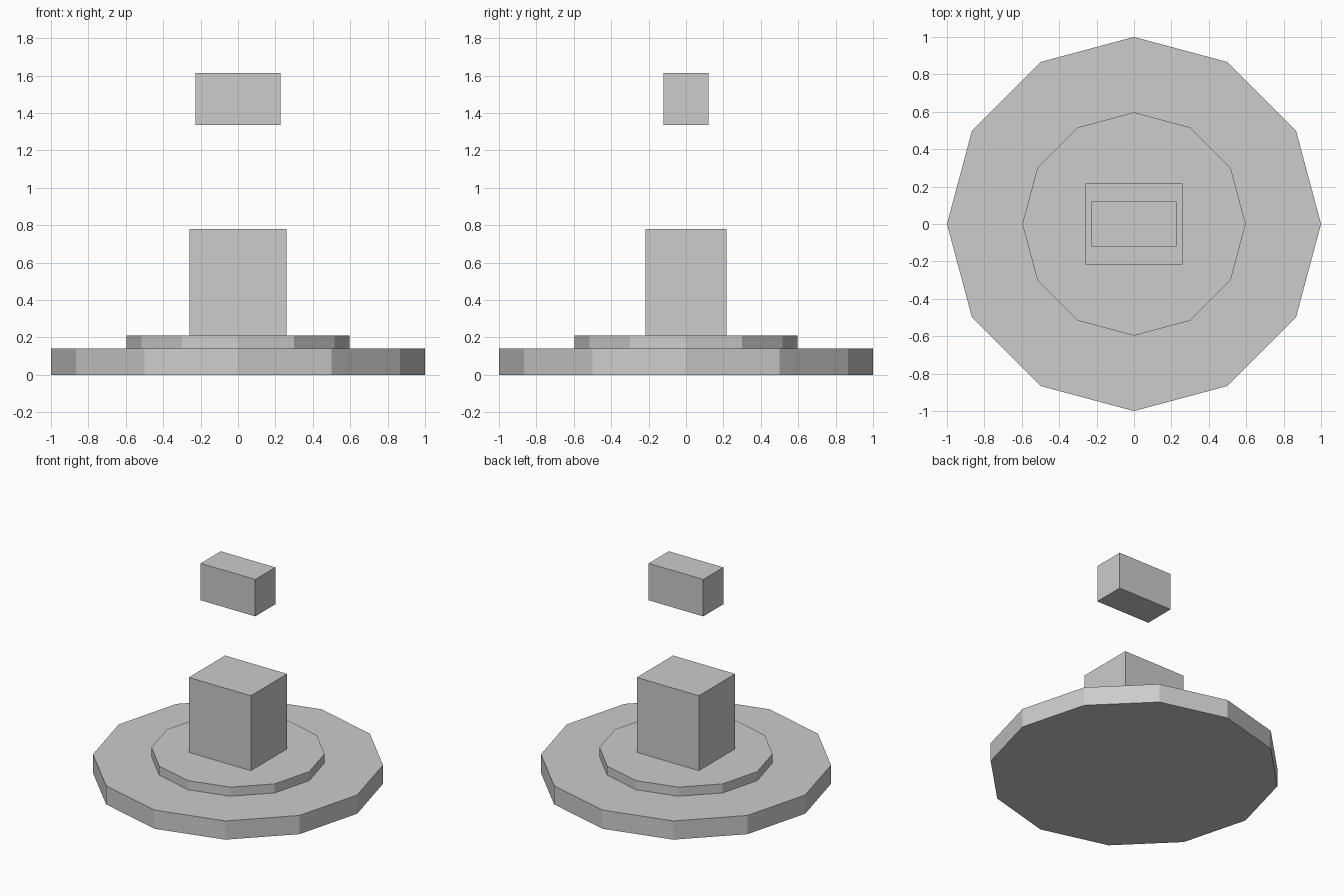
import bpy

if "Cube" in bpy.data.objects:
    bpy.data.objects.remove(bpy.data.objects["Cube"])

grey = bpy.data.materials.new("light_grey")
grey.diffuse_color = (0.604, 0.604, 0.604, 1)
grey.use_nodes = True
grey.node_tree.nodes["Principled BSDF"].inputs["Base Color"].default_value = grey.diffuse_color


def finish(name):
    obj = bpy.context.object
    obj.name = name
    obj.data.materials.append(grey)
    return obj


def disc(name, radius, z0, z1):
    # twelve-sided slab with corners on the x and y axes
    bpy.ops.mesh.primitive_cylinder_add(vertices=12, radius=radius, depth=z1 - z0,
                                        location=(0, 0, (z0 + z1) / 2))
    return finish(name)


def block(name, width, depth, z0, z1):
    bpy.ops.mesh.primitive_cube_add(size=1, location=(0, 0, (z0 + z1) / 2))
    obj = finish(name)
    obj.scale = (width, depth, z1 - z0)
    bpy.ops.object.transform_apply(location=False, rotation=False, scale=True)
    return obj


# stepped base
disc("base", 1.0, 0.0, 0.142)
disc("step", 0.597, 0.142, 0.211)

# pedestal and the block floating above it
block("pedestal", 0.52, 0.434, 0.211, 0.779)
block("floating_block", 0.457, 0.24, 1.335, 1.615)
